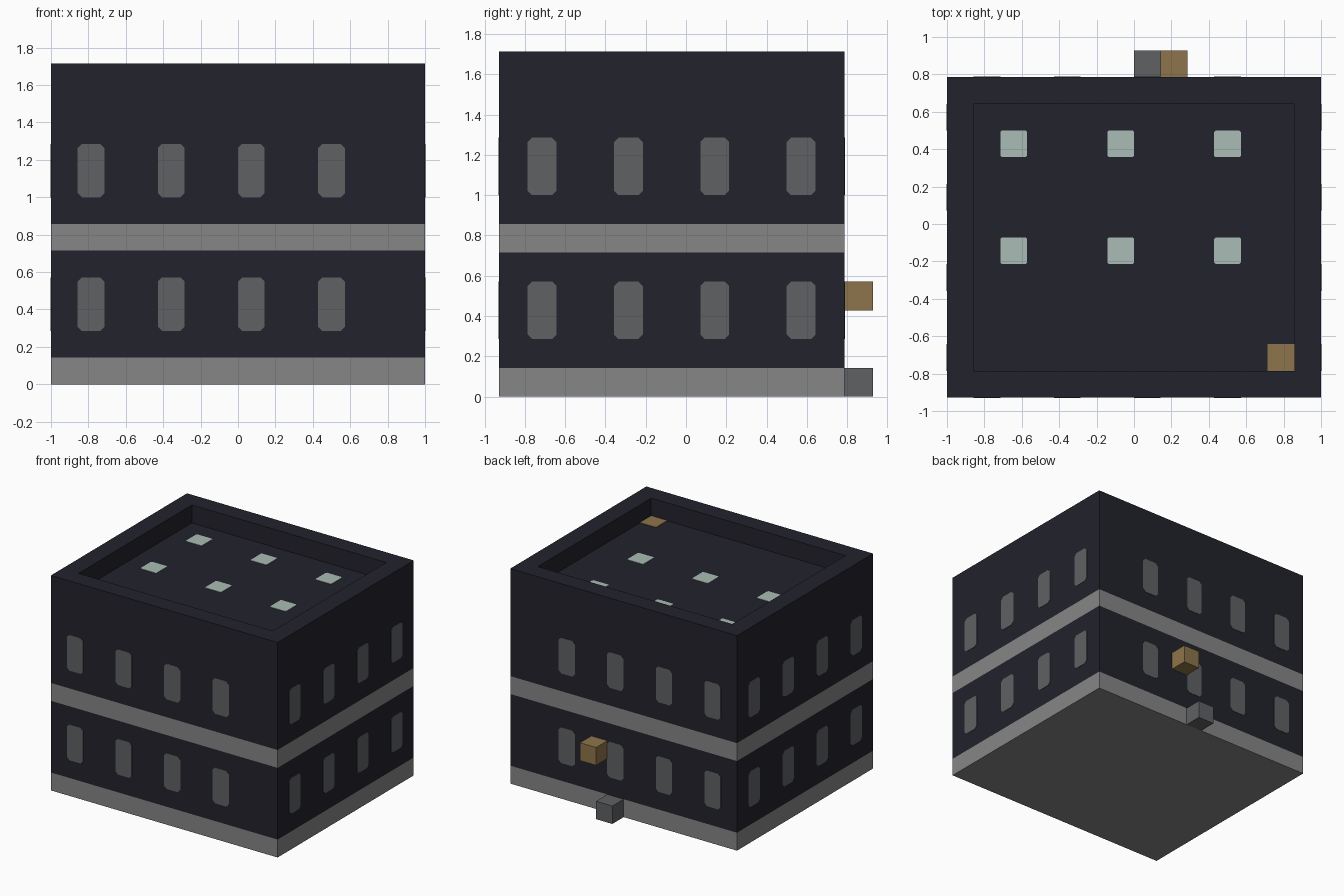
import bpy, bmesh
from mathutils import Matrix, Vector

cube = bpy.data.objects.get("Cube")
if cube:
    bpy.data.objects.remove(cube, do_unlink=True)

U = 1 / 7                              # one block of the building grid
ORIGIN = Vector((-1, -6.5 * U, 0))     # front corner of the building
THICK = 0.003


def grid(x, y, z):
    return ORIGIN + Vector((x, y, z)) * U


def material(name, srgb):
    lin = [((c / 255 + 0.055) / 1.055) ** 2.4 for c in srgb]
    m = bpy.data.materials.new(name)
    m.use_nodes = True
    m.diffuse_color = (*lin, 1)
    bsdf = m.node_tree.nodes["Principled BSDF"]
    bsdf.inputs["Base Color"].default_value = (*lin, 1)
    bsdf.inputs["Roughness"].default_value = 0.9
    return m


DARK = material("dark wall", (34, 34, 44))
STONE = material("stone band", (134, 134, 134))
GLASS = material("grey glass", (94, 97, 99))
SKY = material("pale skylight", (170, 188, 181))
WOOD = material("tan wood", (141, 117, 75))


def finish(bm, name, *mats):
    bmesh.ops.recalc_face_normals(bm, faces=bm.faces)
    mesh = bpy.data.meshes.new(name)
    bm.to_mesh(mesh)
    bm.free()
    for m in mats:
        mesh.materials.append(m)
    obj = bpy.data.objects.new(name, mesh)
    bpy.context.collection.objects.link(obj)
    return obj


def add_box(bm, lo, hi):
    size = hi - lo
    mat = Matrix.Translation((lo + hi) / 2) @ Matrix.Diagonal((*size, 1))
    bmesh.ops.create_cube(bm, size=1, matrix=mat)


def block(name, lo, hi, mat):
    bm = bmesh.new()
    add_box(bm, grid(*lo), grid(*hi))
    return finish(bm, name, mat)


def add_plate(bm, corner, across, up, out, w, h, cut):
    """Thin plate with clipped corners lying on a surface."""
    pts = [(cut, 0), (w - cut, 0), (w, cut), (w, h - cut),
           (w - cut, h), (cut, h), (0, h - cut), (0, cut)]
    face = bm.faces.new([bm.verts.new(corner + across * a + up * b) for a, b in pts])
    ext = bmesh.ops.extrude_face_region(bm, geom=[face])
    verts = [g for g in ext["geom"] if isinstance(g, bmesh.types.BMVert)]
    bmesh.ops.translate(bm, verts=verts, vec=out * THICK)


# Building shell: box, sunken roof, then banded by height
bm = bmesh.new()
add_box(bm, grid(0, 0, 0), grid(14, 12, 12))
roof = max(bm.faces, key=lambda f: f.calc_center_median().z)
bmesh.ops.inset_region(bm, faces=[roof], thickness=U, use_even_offset=True)
ext = bmesh.ops.extrude_face_region(bm, geom=[roof])
verts = [g for g in ext["geom"] if isinstance(g, bmesh.types.BMVert)]
bmesh.ops.translate(bm, verts=verts, vec=(0, 0, -U))
if roof.is_valid:
    bmesh.ops.delete(bm, geom=[roof], context="FACES_ONLY")
for level in (1, 5, 6):
    bmesh.ops.bisect_plane(bm, geom=bm.verts[:] + bm.edges[:] + bm.faces[:],
                           plane_co=(0, 0, level * U), plane_no=(0, 0, 1))
for f in bm.faces:
    level = f.calc_center_median().z / U
    f.material_index = 1 if level < 1 or 5 < level < 6 else 0
finish(bm, "building_shell", DARK, STONE)

# Windows: four columns and two storeys on each wall
X, Y, Z = Vector((1, 0, 0)), Vector((0, 1, 0)), Vector((0, 0, 1))
WALLS = {
    "front_windows": (X, -Y, lambda c, z: grid(c, 0, z)),
    "back_windows": (X, Y, lambda c, z: grid(c, 12, z)),
    "left_windows": (Y, X, lambda c, z: grid(14, c, z)),
    "right_windows": (Y, -X, lambda c, z: grid(0, c, z)),
}
for name, (across, out, place) in WALLS.items():
    bm = bmesh.new()
    for storey in (2, 7):
        for column in (1, 4, 7, 10):
            add_plate(bm, place(column, storey), across, Z, out, U, 2 * U, 0.022)
    finish(bm, name, GLASS)

# Skylights on the sunken roof
bm = bmesh.new()
for x in (2, 6, 10):
    for y in (5, 9):
        add_plate(bm, grid(x, y, 11), X, Y, Z, U, U, 0.008)
finish(bm, "skylights", SKY)

# Roof hatch in the front corner
bm = bmesh.new()
add_box(bm, grid(12, 1, 11), grid(13, 2, 11) + Z * THICK)
finish(bm, "roof_hatch", WOOD)

# Blocks on the back wall
block("back_step", (7, 12, 0), (8, 13, 1), GLASS)
block("back_sign_block", (8, 12, 3), (9, 13, 4), WOOD)
